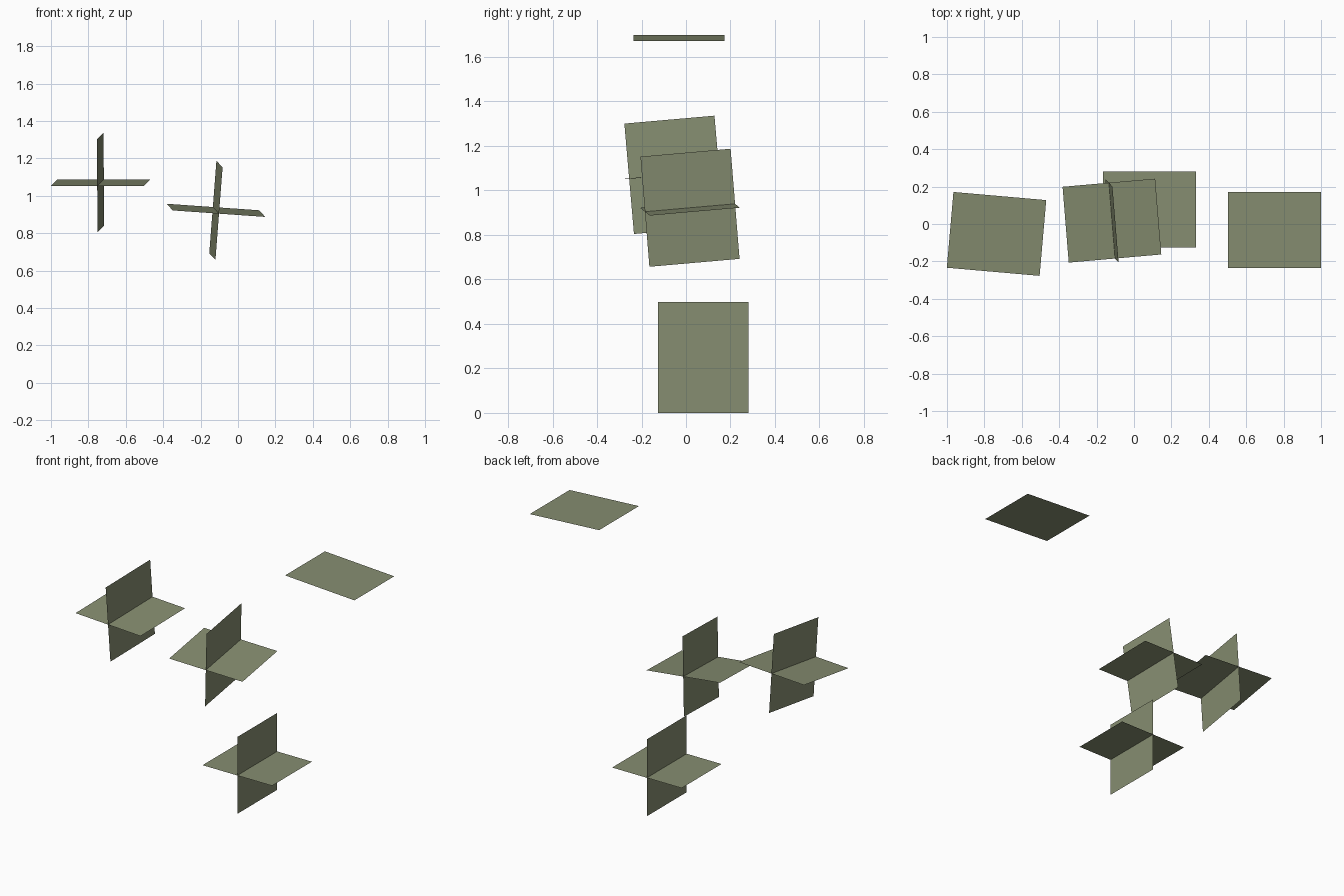
import bpy
from math import radians
from mathutils import Euler, Matrix, Vector

if "Cube" in bpy.data.objects:
    bpy.data.objects.remove(bpy.data.objects["Cube"])

LONG, SHORT = 0.498, 0.408   # card size

olive = bpy.data.materials.new("olive_green")
olive.diffuse_color = (0.24, 0.27, 0.165, 1)
olive.use_nodes = True
olive.node_tree.nodes["Principled BSDF"].inputs["Base Color"].default_value = olive.diffuse_color


def card(name, centre, tilt, upright=False):
    """Thin single-sheet card: lying flat, or standing across the x axis."""
    mesh = bpy.data.meshes.new(name)
    a, b = LONG / 2, SHORT / 2
    if upright:
        pts = [(0, -b, -a), (0, b, -a), (0, b, a), (0, -b, a)]
    else:
        pts = [(-a, -b, 0), (a, -b, 0), (a, b, 0), (-a, b, 0)]
    rot = Euler([radians(t) for t in tilt]).to_matrix().to_4x4()
    place = Matrix.Translation(Vector(centre)) @ rot
    mesh.from_pydata([place @ Vector(p) for p in pts], [], [(0, 1, 2, 3)])
    mesh.materials.append(olive)
    obj = bpy.data.objects.new(name, mesh)
    bpy.context.collection.objects.link(obj)


# crossed pairs of cards: centre, tilt in degrees
crosses = {
    "left": ((-0.735, -0.053, 1.07), (5, 0, -5)),
    "middle": ((-0.118, 0.018, 0.922), (5, 4, 5)),
    "lower": ((0.083, 0.078, 0.249), (0, 0, 0)),
}
for name, (centre, tilt) in crosses.items():
    card(name + "_flat_card", centre, tilt)
    card(name + "_upright_card", centre, tilt, upright=True)

# single card at the top right
card("top_flat_card", (0.751, -0.032, 1.685), (0, 3.3, 0))
